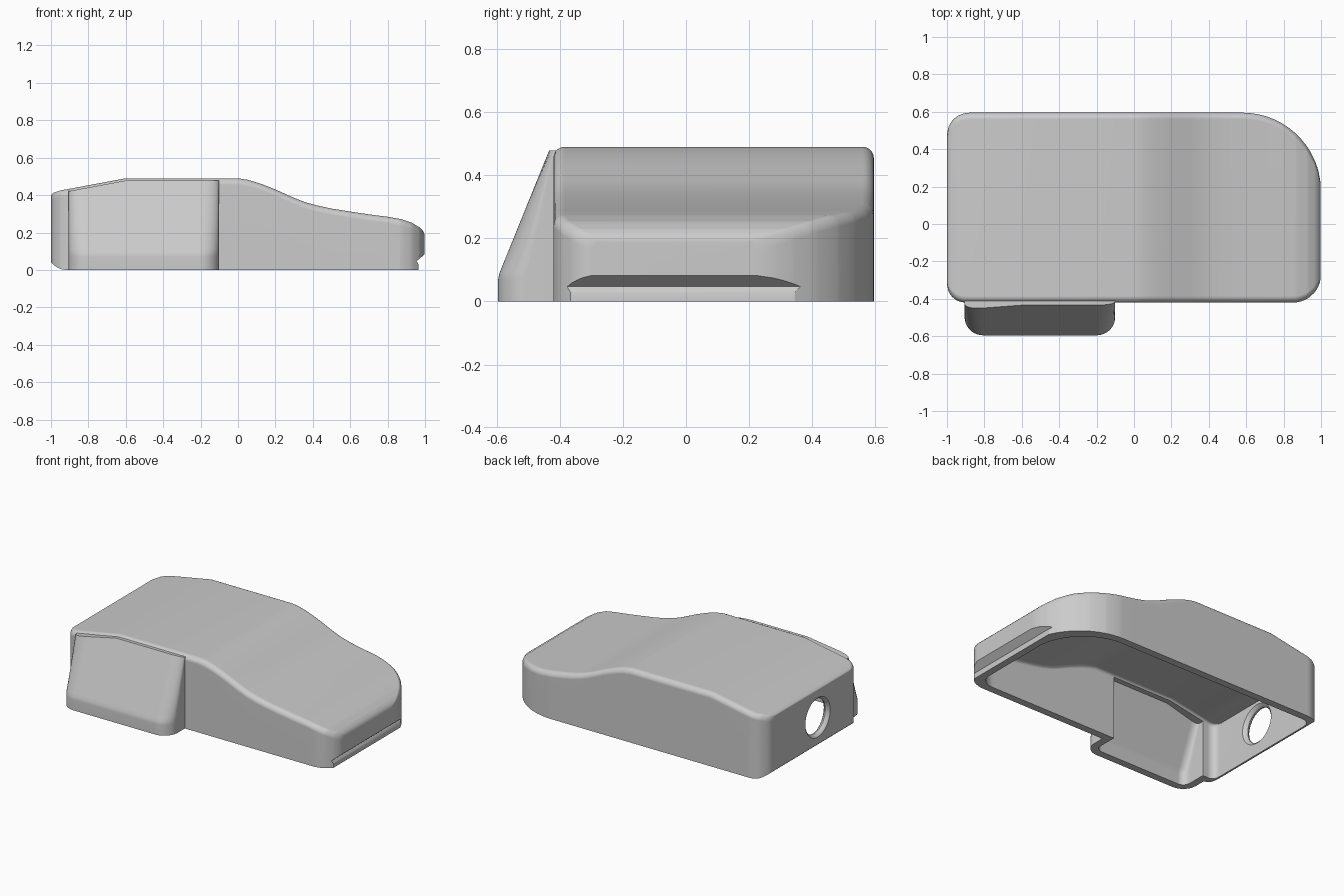
import bpy, bmesh, math
from math import cos, sin, pi, radians, sqrt

cube = bpy.data.objects.get("Cube")
if cube:
    bpy.data.objects.remove(cube, do_unlink=True)

WALL = 0.05
# Side profile of the roof line, from the tail to the nose
ROOF = [(-1, .40), (-.985, .413), (-.95, .425), (-.9, .434), (-.6, .49), (0, .49),
        (.05, .482), (.1, .468), (.15, .45), (.2, .43), (.3, .385), (.36, .362),
        (.42, .345), (.5, .328), (.6, .312), (.7, .297), (.8, .284), (.87, .272),
        (.93, .252), (.97, .228), (.988, .21), (1, .185)]


def roof(x):
    for (xa, za), (xb, zb) in zip(ROOF, ROOF[1:]):
        if x <= xb:
            return za + (zb - za) * (x - xa) / (xb - xa)
    return ROOF[-1][1]


def loft(name, sections):
    """Skin equal-length closed sections and cap both ends."""
    bm = bmesh.new()
    rings = [[bm.verts.new(p) for p in s] for s in sections]
    n = len(rings[0])
    for a, b in zip(rings, rings[1:]):
        for i in range(n):
            j = (i + 1) % n
            bm.faces.new((a[i], a[j], b[j], b[i]))
    bm.faces.new(rings[0])
    bm.faces.new(rings[-1])
    bmesh.ops.recalc_face_normals(bm, faces=bm.faces)
    mesh = bpy.data.meshes.new(name)
    bm.to_mesh(mesh)
    bm.free()
    ob = bpy.data.objects.new(name, mesh)
    bpy.context.collection.objects.link(ob)
    return ob


def stations(x0, x1, r0, r1):
    """Positions along x, crowded where the plan corners curve."""
    xs = [x0 + r0 * (1 - cos(radians(a))) for a in range(0, 91, 10)]
    xs += [x1 - r1 * (1 - cos(radians(a))) for a in range(0, 91, 6)]
    xs += [x for x, z in ROOF if x0 < x < x1]
    out = []
    for x in sorted(xs):
        if not out or x - out[-1] > .003:
            out.append(x)
    return out


def corner(x, x0, x1, r0, r1):
    """How far the plan edge is pulled in at x by its two rounded corners."""
    d, r = 0, 1
    if x < x0 + r0:
        d, r = x0 + r0 - x, r0
    elif x > x1 - r1:
        d, r = x - x1 + r1, r1
    return r - sqrt(max(r * r - d * d, 0))


def body(name, off):
    inner = off > 0
    x0, x1 = -1 + off, 1 - off - (.03 if inner else 0)
    front = (x0, x1, .1 - off, .15 - off)
    back = (x0, x1, .12 - off, .42 - off)
    fillet = .02 if inner else .035
    secs = []
    for x in stations(x0, x1, .12 - off, .42 - off):
        yf = -.42 + off + corner(x, *front)
        yb = .595 - off - corner(x, *back)
        top = roof(x) - off
        low = -.1 if inner else .04 * max(0, (-.92 - x) / .08) ** 2
        arc = [(fillet * (1 - cos(a)), top - fillet * (1 - sin(a)))
               for a in [i * pi / 10 for i in range(6)]]
        sec = [(x, yf, low)] + [(x, yf + d, z) for d, z in arc]
        sec += [(x, yb - d, z) for d, z in reversed(arc)] + [(x, yb, low)]
        secs.append(sec)
    return loft(name, secs)


def bulge(name, off):
    x0, x1, r = -.907 + off, -.1 - off, .1 - off
    secs = []
    for x in stations(x0, x1, r, r):
        pull = corner(x, x0, x1, r, r)
        top = roof(x) - off - .012

        def front_y(z):
            # the sloping front leans back towards the body above its foot
            lean = max(0, z - .08) * .405
            return -.595 + off + lean + pull * (1 - lean / .2)

        levels = [-.1 if off else 0, .07, .09, .11, .25, top]
        sec = [(x, front_y(z), z) for z in levels]
        sec += [(x, -.33, top), (x, -.33, levels[0])]
        secs.append(sec)
    return loft(name, secs)


def combine(target, tool, operation):
    mod = target.modifiers.new(operation.lower(), 'BOOLEAN')
    mod.operation, mod.solver, mod.object = operation, 'EXACT', tool
    bpy.context.view_layer.objects.active = target
    bpy.ops.object.modifier_apply(modifier=mod.name)
    bpy.data.objects.remove(tool, do_unlink=True)


# Outer skin and hollow inside
shell = body("housing_shell", 0)
combine(shell, bulge("front_bulge", 0), 'UNION')
cavity = body("cavity", WALL)
combine(cavity, bulge("bulge_cavity", WALL), 'UNION')
combine(shell, cavity, 'DIFFERENCE')

# Undercut finger groove along the foot of the nose
groove = [(1.1, -.1), (.965, -.1), (.965, .03), (.955, .047), (1, .085), (1.1, .13)]
combine(shell, loft("groove", [[(x, y, z) for x, z in groove] for y in (-.7, .7)]), 'DIFFERENCE')

# Round cable hole in the tail with softened rims
rims = [(-1.02, .145), (-1, .132), (-.99, .12), (-.975, .115), (-.962, .12), (-.95, .135), (-.93, .15)]
ring = [2 * pi * i / 40 for i in range(40)]
combine(shell, loft("cable_hole", [[(x, .03 + r * cos(a), .22 + r * sin(a)) for a in ring]
                                   for x, r in rims]), 'DIFFERENCE')

# Single grey plastic
grey = bpy.data.materials.new("grey_plastic")
grey.use_nodes = True
colour = (.6, .6, .6, 1)
grey.diffuse_color = colour
grey.node_tree.nodes["Principled BSDF"].inputs["Base Color"].default_value = colour
shell.data.materials.clear()
shell.data.materials.append(grey)
for f in shell.data.polygons:
    f.material_index = 0

# Smooth shading with crisp edges
bpy.ops.object.select_all(action='DESELECT')
shell.select_set(True)
bpy.context.view_layer.objects.active = shell
bpy.ops.object.shade_smooth_by_angle(angle=radians(35))
weighted = shell.modifiers.new("weighted_normals", 'WEIGHTED_NORMAL')
weighted.keep_sharp = True
